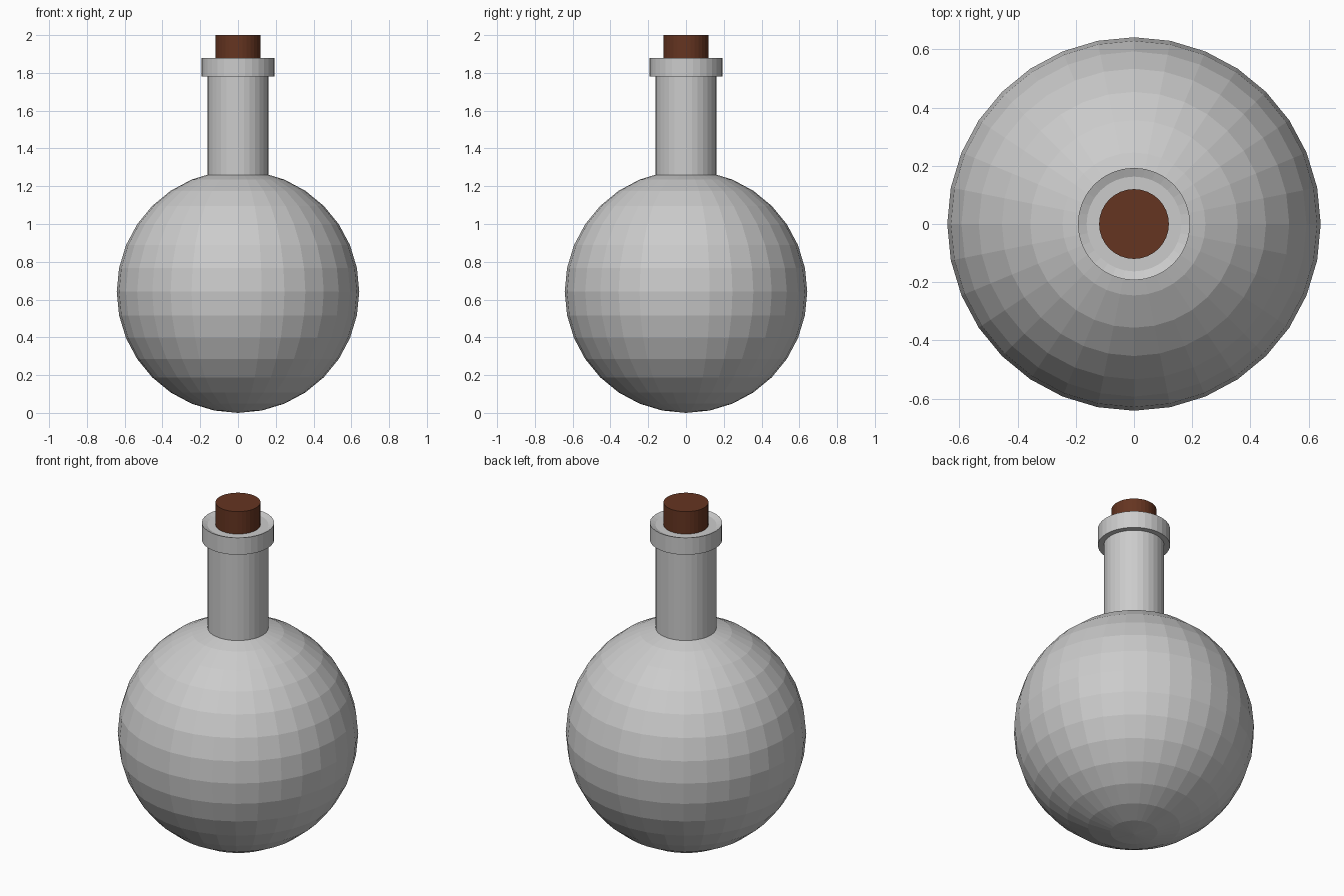
import bpy
import bmesh
import math

cube = bpy.data.objects.get("Cube")
if cube:
    bpy.data.objects.remove(cube, do_unlink=True)

SIDES = 32
BODY_R = 0.642


def material(name, colour):
    mat = bpy.data.materials.new(name)
    mat.use_nodes = True
    mat.diffuse_color = colour
    mat.node_tree.nodes["Principled BSDF"].inputs["Base Color"].default_value = colour
    return mat


def lathe(name, profile, mat):
    """Revolve (radius, height) points around z; a zero radius makes a pole."""
    bm = bmesh.new()
    verts = [bm.verts.new((r, 0, z)) for r, z in profile]
    edges = [bm.edges.new(pair) for pair in zip(verts, verts[1:])]
    bmesh.ops.spin(bm, geom=verts + edges, cent=(0, 0, 0), axis=(0, 0, 1),
                   angle=math.tau, steps=SIDES, use_duplicate=False)
    bmesh.ops.remove_doubles(bm, verts=bm.verts, dist=0.0001)
    bmesh.ops.recalc_face_normals(bm, faces=bm.faces)
    mesh = bpy.data.meshes.new(name)
    bm.to_mesh(mesh)
    bm.free()
    mesh.materials.append(mat)
    obj = bpy.data.objects.new(name, mesh)
    bpy.context.collection.objects.link(obj)
    return obj


glass = material("pale grey glass", (0.6, 0.6, 0.6, 1))
cork = material("brown cork", (0.13, 0.035, 0.015, 1))

# Round body, faceted
arc = [math.pi * i / 16 for i in range(17)]
lathe("flask_body", [(BODY_R * math.sin(a), BODY_R * (1 - math.cos(a))) for a in arc], glass)

# Straight neck, sunk into the body
lathe("flask_neck", [(0, 1.2), (0.162, 1.2), (0.162, 1.8), (0, 1.8)], glass)

# Collar with a slightly dished mouth
lathe("flask_lip", [(0, 1.78), (0.193, 1.78), (0.193, 1.88), (0.163, 1.868), (0, 1.868)], glass)

# Stopper
lathe("cork_stopper", [(0, 1.82), (0.12, 1.82), (0.12, 2.0), (0, 2.0)], cork)
